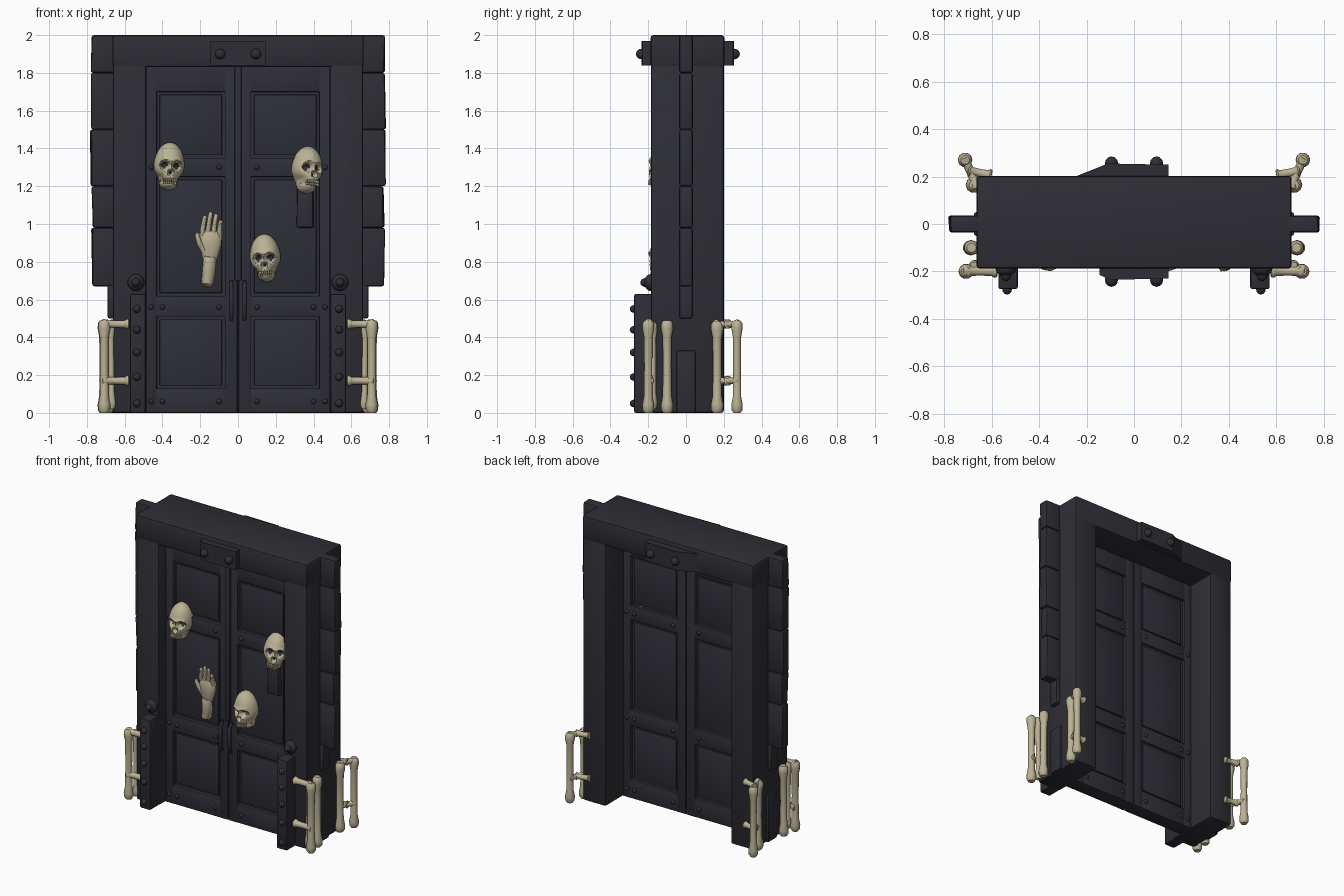
import bpy, bmesh, math, random
from mathutils import Matrix, Vector, Euler

if "Cube" in bpy.data.objects:
    bpy.data.objects.remove(bpy.data.objects["Cube"])
random.seed(4)


def material(name, rgb):
    m = bpy.data.materials.new(name)
    m.diffuse_color = (*rgb, 1)
    m.use_nodes = True
    m.node_tree.nodes["Principled BSDF"].inputs["Base Color"].default_value = m.diffuse_color
    return m


STONE = material("dark_stone", (0.027, 0.027, 0.036))
DOOR = material("dark_door", (0.028, 0.028, 0.040))
BONE = material("old_bone", (0.50, 0.45, 0.30))


def finish(name, bm, mats, smooth=False):
    bmesh.ops.recalc_face_normals(bm, faces=bm.faces)
    me = bpy.data.meshes.new(name)
    bm.to_mesh(me)
    bm.free()
    for m in mats:
        me.materials.append(m)
    ob = bpy.data.objects.new(name, me)
    bpy.context.collection.objects.link(ob)
    if smooth:
        bpy.ops.object.select_all(action='DESELECT')
        ob.select_set(True)
        bpy.context.view_layer.objects.active = ob
        bpy.ops.object.shade_smooth_by_angle(angle=math.radians(40))
    return ob


def box(name, x, y, z, mat=STONE, bevel=0.0, jitter=0.0):
    x, y, z = sorted(x), sorted(y), sorted(z)
    bm = bmesh.new()
    bmesh.ops.create_cube(bm, size=1)
    for v in bm.verts:
        v.co = [a[0] + (c + 0.5) * (a[1] - a[0]) for a, c in zip((x, y, z), v.co)]
        v.co.x += random.uniform(-jitter, jitter)
    if bevel:
        bmesh.ops.bevel(bm, geom=bm.edges[:], offset=bevel, segments=2, affect='EDGES', profile=0.5)
    return finish(name, bm, [mat], bool(bevel))


def prism(name, pts, z0, z1, mat=STONE):
    # extrude an x-y outline upwards
    bm = bmesh.new()
    f = bm.faces.new([bm.verts.new((px, py, z0)) for px, py in pts])
    ext = bmesh.ops.extrude_face_region(bm, geom=[f])
    for v in ext['geom']:
        if isinstance(v, bmesh.types.BMVert):
            v.co.z = z1
    return finish(name, bm, [mat])


def stud(name, pos, r, depth, mat=STONE):
    bm = bmesh.new()
    bmesh.ops.create_uvsphere(bm, u_segments=12, v_segments=8, radius=1)
    for v in bm.verts:
        v.co = Vector(pos) + Vector((v.co.x * r, v.co.y * depth, v.co.z * r))
    return finish(name, bm, [mat], True)


def tube(name, pts, mat=BONE, sides=10):
    # pts: (x, y, z, radius), rings swept along the path
    bm = bmesh.new()
    P = [Vector(p[:3]) for p in pts]
    axis = (P[-1] - P[0]).normalized()
    q = axis.to_track_quat('Z', 'Y')
    rings = [[bm.verts.new(c + q @ Vector((p[3] * math.cos(a), p[3] * math.sin(a), 0)))
              for a in (2 * math.pi * i / sides for i in range(sides))] for c, p in zip(P, pts)]
    for a, b in zip(rings, rings[1:]):
        for i in range(sides):
            j = (i + 1) % sides
            bm.faces.new((a[i], a[j], b[j], b[i]))
    bm.faces.new(rings[0][::-1])
    bm.faces.new(rings[-1])
    return finish(name, bm, [mat], True)


def limb(name, a, b, r):
    # bone with a slim shaft and swollen ends
    a, b = Vector(a), Vector(b)
    prof = ((0, .75), (.03, 1.1), (.09, 1.15), (.18, .85), (.5, .78), (.82, .85), (.91, 1.15), (.97, 1.1), (1, .7))
    return tube(name, [(*a.lerp(b, t), r * k) for t, k in prof])


def skull(name, pos, rot):
    bm = bmesh.new()
    bmesh.ops.create_uvsphere(bm, u_segments=72, v_segments=56, radius=1)
    pits = ((-.032, .004, .022, .05), (.032, .004, .022, .05), (0, -.034, .013, .035),
            (-.056, -.062, .016, .018), (.056, -.062, .016, .018))
    hollow = set()
    for v in bm.verts:
        x, y, z = v.co
        w = 1 - .26 * math.exp(-((z + .55) / .27) ** 2)
        f = 1 + .3 * min(1, max(0, -z)) if y < 0 else 1
        X, Y, Z = .081 * x * w, .088 * y * f, .127 * z
        if y < 0:
            Y -= .008 * math.exp(-((Z - .03) / .012) ** 2) * (abs(X) < .055)
            for px, pz, r, d in pits:
                g = math.exp(-(math.hypot(X - px, Z - pz) / r) ** 4)
                Y += d * g
                if g > .45 and d > .03:
                    hollow.add(v)
            Y += .014 * math.exp(-((Z + .080) / .011) ** 2) * (abs(X) < .045)
        v.co = X, Y, Z
    for f in bm.faces:
        f.material_index = int(all(v in hollow for v in f.verts))
    # teeth
    for i in range(-3, 4):
        for dz in (-.087, -.072):
            X = i * .0105
            Y = -.082 * math.sqrt(1 - (X / .07) ** 2) + .004
            bmesh.ops.create_cube(bm, size=1, matrix=Matrix.Translation((X, Y, dz))
                                  @ Matrix.Diagonal((.008, .018, .012, 1)))
    M = Matrix.Translation(pos) @ Euler([math.radians(a) for a in rot]).to_matrix().to_4x4()
    bmesh.ops.transform(bm, matrix=M, verts=bm.verts)
    finish(name, bm, [BONE, STONE], True)


# stone door frame
box("lintel", (-.665, .665), (-.188, .203), (1.83, 2.0), STONE, .015)
for s, side in ((-1, "left"), (1, "right")):
    box(side + "_post", (s * .485, s * .662), (-.186, .2), (0, 1.86), STONE, .014)
    # side fin made of stacked stones
    stones = ((.67, .98, .775), (.98, 1.2, .772), (1.2, 1.5, .782), (1.5, 1.8, .778), (1.8, 2.0, .775))
    for z0, z1, xo in stones:
        box(side + "_fin_stone", (s * .64, s * xo), (-.036, .036), (z0, z1), STONE, .012, .006)
    box(side + "_fin_foot", (s * .64, s * .69), (-.034, .034), (.5, .68), STONE, .01)
    box(side + "_fin_base", (s * .64, s * .675), (-.05, .05), (0, .33), STONE, .01)
    # studded front buttress
    box(side + "_buttress", (s * .49, s * .572), (-.275, -.17), (0, .63), STONE, .01)
    for z in (.05, .19, .32, .44, .55):
        stud(side + "_buttress_stud", (s * .535, -.272, z), .021, .026)
    stud(side + "_boss", (s * .54, -.186, .69), .045, .036)
    stud(side + "_boss_cap", (s * .54, -.212, .69), .024, .03)

# bolted plates on the lintel
prism("front_plate", [(-.145, -.18), (-.145, -.215), (-.1, -.235), (.145, -.23), (.145, -.18)], 1.84, 1.97)
prism("back_plate", [(-.26, .195), (-.11, .255), (.145, .25), (.145, .195)], 1.84, 1.97)
for x in (-.095, .095):
    stud("front_plate_bolt", (x, -.235, 1.9), .028, .03)
    stud("back_plate_bolt", (x, .255, 1.9), .028, .03)

# double door: thin core, rails, stiles and raised panels
rows = ((.13, .51), (.62, 1.25), (1.35, 1.70))
box("door_core", (-.5, .5), (-.08, -.02), (0, 1.84), DOOR)
for s, side in ((-1, "left"), (1, "right")):
    box(side + "_outer_stile", (s * .43, s * .5), (-.105, .0), (0, 1.84), DOOR, .004)
    box(side + "_inner_stile", (s * .003, s * .07), (-.105, .0), (0, 1.84), DOOR, .004)
    for z0, z1 in ((0, .13), (.51, .62), (1.25, 1.35), (1.70, 1.84)):
        box(side + "_rail", (s * .06, s * .44), (-.104, -.001), (z0, z1), DOOR, .004)
    for z0, z1 in rows:
        box(side + "_panel", (s * .085, s * .415), (-.092, -.012), (z0 + .015, z1 - .015), DOOR, .004)
    for z in (.06, .56, 1.3):
        for x in (.1, .4, .46):
            stud(side + "_door_stud", (s * x, -.104, z), .014, .014, DOOR)
            stud(side + "_back_stud", (s * x, 0, z), .014, .014, DOOR)
    # pull handle
    tube(side + "_handle", [(s * .035, -.125, .49, .008), (s * .035, -.145, .53, .012),
                            (s * .035, -.145, .66, .012), (s * .035, -.12, .70, .008)], STONE)
# worn strip over the seam between the leaves
box("seam_strip", (-.018, .018), (-.118, -.09), (.7, 1.84), DOOR, .005)

# skulls pushing out of the door
skull("left_skull", (-.365, -.105, 1.305), (0, 4, 8))
skull("right_skull", (.365, -.100, 1.285), (-8, 8, 28))
skull("lower_skull", (.145, -.105, .82), (4, -4, -6))
box("right_skull_neck", (.31, .40), (-.125, -.08), (.98, 1.22), DOOR, .012, .01)

# reaching hand
tube("forearm", [(-.165, -.10, .67, .02), (-.163, -.115, .69, .034), (-.155, -.12, .75, .036),
                 (-.150, -.13, .81, .036), (-.150, -.13, .83, .03)])
palm = tube("palm", [(-.150, -.125, .80, .034), (-.148, -.13, .84, .046), (-.147, -.13, .89, .06),
                     (-.145, -.13, .945, .062), (-.143, -.13, .965, .05)], BONE, 16)
for v in palm.data.vertices:
    v.co.y = -.125 + (v.co.y + .13) * .55
for x0, x1, top in ((-.188, -.175, 1.045), (-.158, -.145, 1.065), (-.128, -.116, 1.055), (-.098, -.092, 1.02)):
    tube("finger", [(x0, -.13, .93, .015), (x0, -.145, .97, .014), ((x0 + x1) / 2, -.15, (top + .97) / 2, .012),
                    (x1, -.16, top - .012, .012), (x1, -.16, top, .006)])
tube("thumb", [(-.175, -.13, .85, .018), (-.205, -.145, .90, .015), (-.217, -.155, .94, .012), (-.218, -.157, .955, .006)])

# bone railings at the four bottom corners
for s, side in ((-1, "left"), (1, "right")):
    limb(side + "_front_bone", (s * .708, -.2, 0), (s * .708, -.2, .49), .028)
    limb(side + "_front_bone_slim", (s * .668, -.175, .02), (s * .674, -.175, .48), .02)
    limb(side + "_side_bone", (s * .69, -.1, 0), (s * .685, -.1, .49), .028)
    limb(side + "_rear_inner_bone", (s * .675, .165, 0), (s * .675, .165, .485), .03)
    limb(side + "_rear_outer_bone", (s * .712, .27, 0), (s * .712, .27, .49), .027)
    for z in (.17, .47):
        limb(side + "_front_peg", (s * .575, -.198, z), (s * .72, -.198, z), .025)
        limb(side + "_rear_peg", (s * .66, .15, z), (s * .715, .28, z), .022)
        limb(side + "_rear_brace", (s * .60, .205, z), (s * .70, .225, z), .022)
